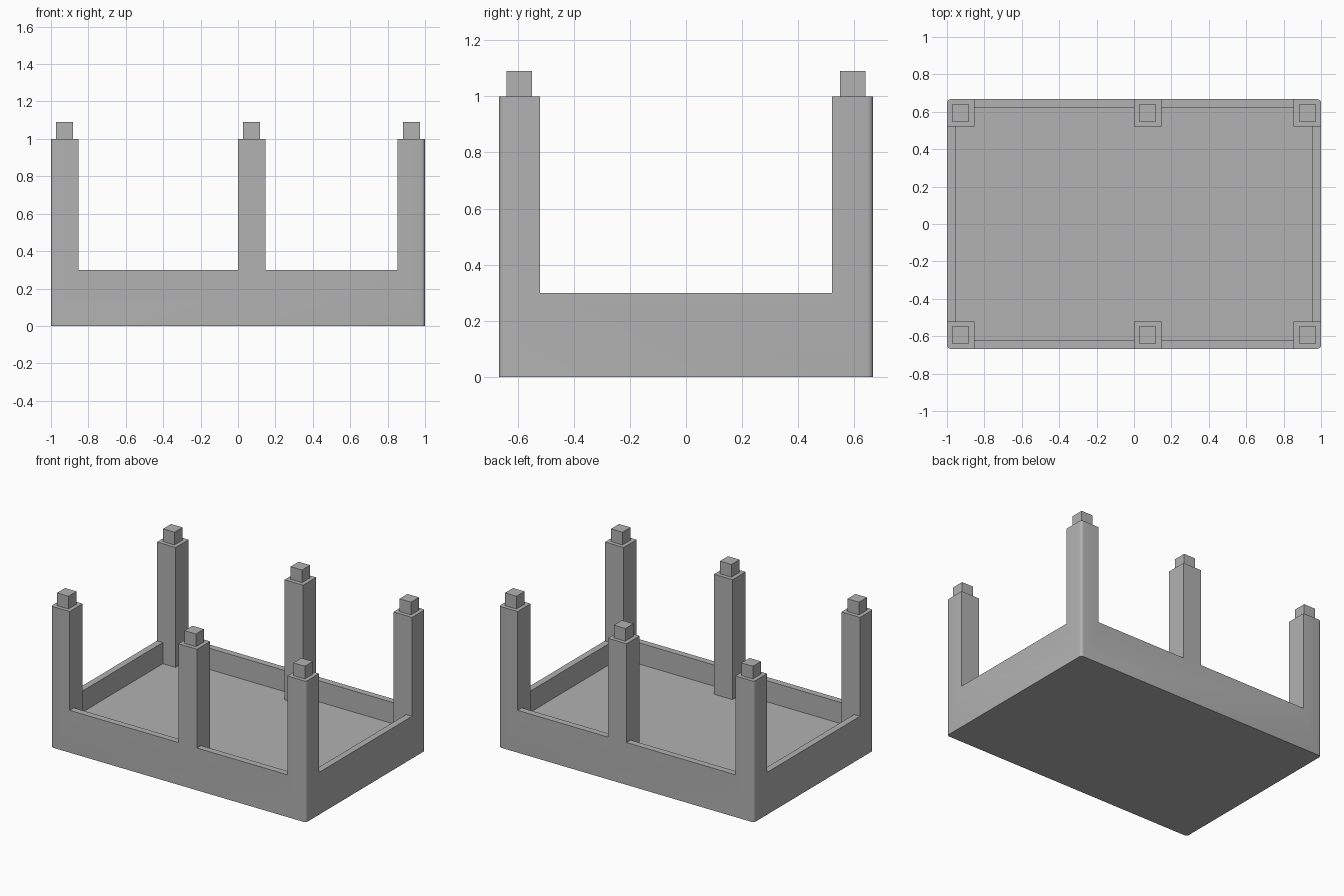
import bpy
import bmesh
from mathutils import Matrix, Vector

if "Cube" in bpy.data.objects:
    bpy.data.objects.remove(bpy.data.objects["Cube"], do_unlink=True)

HX, HY = 1.0, 0.667          # half footprint
POST, WALL = 0.146, 0.046    # post width, wall thickness
FLOOR, RIM, TOP = 0.15, 0.30, 1.0
PEG = 0.09
IX, IY = HX - POST, HY - POST

grey = bpy.data.materials.new("grey")
grey.use_nodes = True
colour = (0.445, 0.445, 0.445, 1)
grey.diffuse_color = colour
grey.node_tree.nodes["Principled BSDF"].inputs["Base Color"].default_value = colour


def box(name, low, high, corner=0):
    """Box between two corners, with optionally rounded upright edges."""
    low, high = Vector(low), Vector(high)
    bm = bmesh.new()
    bmesh.ops.create_cube(bm, size=1, matrix=Matrix.Translation((low + high) / 2)
                          @ Matrix.Diagonal((*(high - low), 1)))
    if corner:
        upright = [e for e in bm.edges
                   if abs(e.verts[0].co.z - e.verts[1].co.z) > 0.1]
        bmesh.ops.bevel(bm, geom=upright, offset=corner, segments=5,
                        profile=0.5, affect='EDGES')
    mesh = bpy.data.meshes.new(name)
    bm.to_mesh(mesh)
    bm.free()
    mesh.materials.append(grey)
    obj = bpy.data.objects.new(name, mesh)
    bpy.context.collection.objects.link(obj)
    return obj


# Tray and posts are carved from one rounded block
body = box("tray_with_posts", (-HX, -HY, 0), (HX, HY, TOP), 0.02)

cutters = [
    box("side_opening_cutter", (-2, -IY, RIM), (2, IY, 2)),
    box("pocket_cutter", (WALL - HX, -IY, FLOOR), (HX - WALL, IY, 2)),
]
for x0, x1 in ((-IX, 0), (POST, IX)):
    cutters.append(box("long_opening_cutter", (x0, -2, RIM), (x1, 2, 2)))
    cutters.append(box("bay_cutter", (x0, WALL - HY, FLOOR), (x1, HY - WALL, 2)))

for cutter in cutters:
    cutter.hide_render = True
    mod = body.modifiers.new(cutter.name, 'BOOLEAN')
    mod.operation = 'DIFFERENCE'
    mod.solver = 'EXACT'
    mod.object = cutter

# Bake the carving, then drop the cutters
bpy.context.view_layer.update()
graph = bpy.context.evaluated_depsgraph_get()
carved = bpy.data.meshes.new_from_object(body.evaluated_get(graph))
body.modifiers.clear()
body.data = carved
for cutter in cutters:
    bpy.data.objects.remove(cutter, do_unlink=True)

for obj in bpy.context.selected_objects:
    obj.select_set(False)
body.select_set(True)
bpy.context.view_layer.objects.active = body
bpy.ops.object.shade_smooth_by_angle(angle=0.6)

# Stacking pegs on the six posts
for row, y in (("front", -HY + POST / 2), ("back", HY - POST / 2)):
    for side, x in (("right", -HX + POST / 2), ("middle", POST / 2),
                    ("left", HX - POST / 2)):
        h = PEG / 2
        box(f"{row}_{side}_peg", (x - h, y - h, TOP), (x + h, y + h, TOP + PEG))
